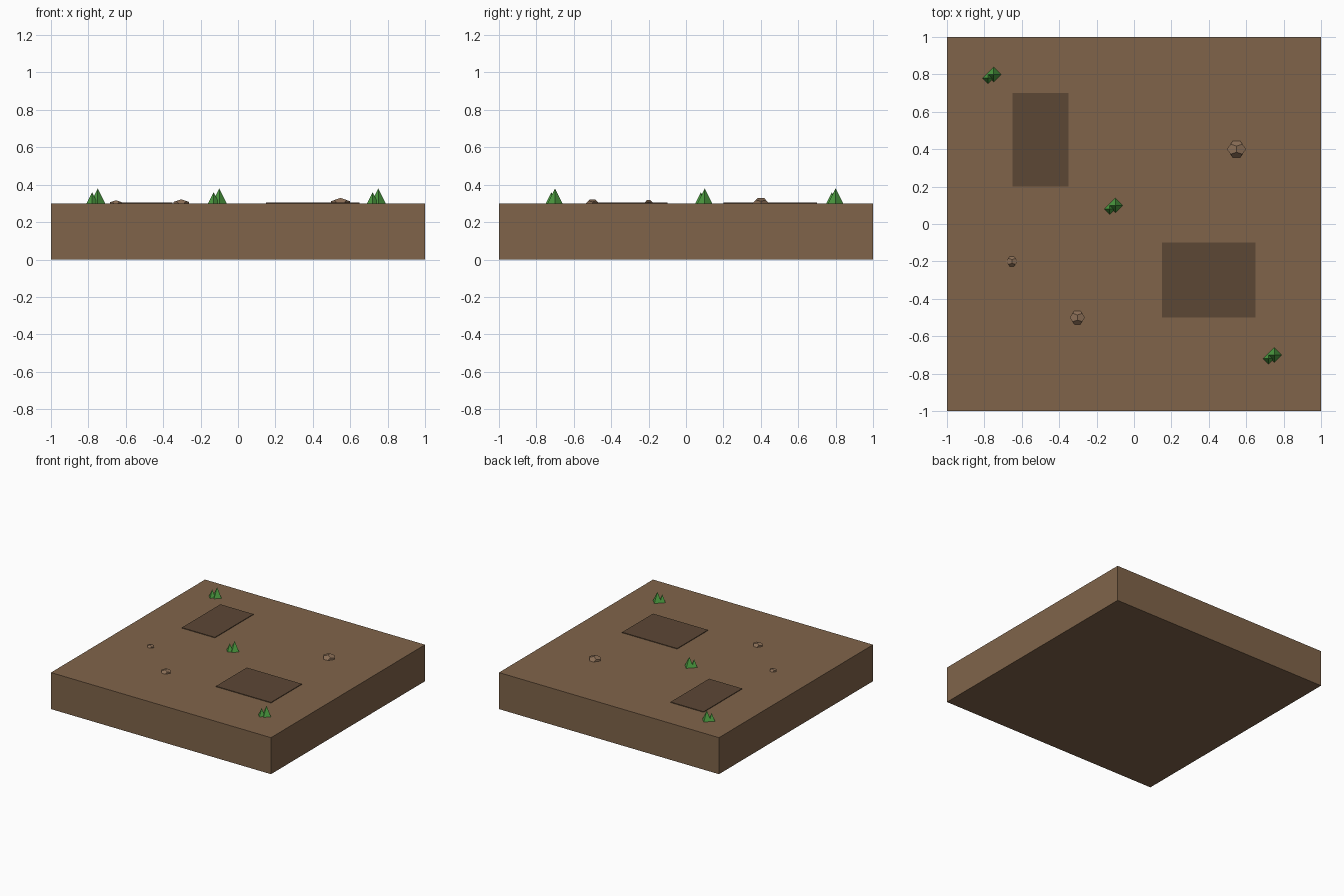
import bpy
import bmesh
from math import sqrt
from mathutils import Matrix, Vector

cube = bpy.data.objects.get("Cube")
if cube:
    bpy.data.objects.remove(cube, do_unlink=True)

GROUND = 0.3


def material(name, hex_code):
    rgb = [int(hex_code[i:i + 2], 16) / 255 for i in (0, 2, 4)]
    lin = [c / 12.92 if c < 0.04045 else ((c + 0.055) / 1.055) ** 2.4 for c in rgb]
    mat = bpy.data.materials.new(name)
    mat.use_nodes = True
    mat.diffuse_color = (*lin, 1)
    bsdf = mat.node_tree.nodes["Principled BSDF"]
    bsdf.inputs["Base Color"].default_value = (*lin, 1)
    bsdf.inputs["Roughness"].default_value = 0.9
    return mat


soil = material("soil brown", "80644A")
dark_soil = material("dark soil", "5C4735")
stone = material("stone brown", "8A6E56")
grass = material("grass green", "4C9C40")


def finish(bm, name, mat):
    mesh = bpy.data.meshes.new(name)
    bm.to_mesh(mesh)
    bm.free()
    mesh.materials.append(mat)
    obj = bpy.data.objects.new(name, mesh)
    bpy.context.collection.objects.link(obj)
    return obj


def box(name, mat, size, centre):
    bm = bmesh.new()
    bmesh.ops.create_cube(bm, size=1, matrix=Matrix.LocRotScale(Vector(centre), None, Vector(size)))
    return finish(bm, name, mat)


def rock(name, x, y, radii):
    # Squashed dodecahedron, half sunk in the ground
    phi = (1 + sqrt(5)) / 2
    a = 1 / phi ** 2
    b = 1 / phi
    signs = (-1, 1)
    points = [(i * b, j * b, k * b) for i in signs for j in signs for k in signs]
    for i in signs:
        for j in signs:
            points += [(i, 0, j * a), (i * a, j, 0), (0, i * a, j)]
    bm = bmesh.new()
    for p in points:
        bm.verts.new(p)
    bmesh.ops.convex_hull(bm, input=bm.verts[:])
    bmesh.ops.dissolve_limit(bm, angle_limit=0.05, verts=bm.verts[:], edges=bm.edges[:])
    bmesh.ops.recalc_face_normals(bm, faces=bm.faces[:])
    bmesh.ops.scale(bm, vec=radii, verts=bm.verts[:])
    obj = finish(bm, name, stone)
    obj.location = (x, y, GROUND)


def tuft(name, x, y):
    # A tall and a short four-sided blade side by side
    bm = bmesh.new()
    for dx, dy, radius, height in ((0, 0, 0.04, 0.08), (-0.03, -0.02, 0.03, 0.06)):
        bmesh.ops.create_cone(bm, cap_ends=True, segments=4, radius1=radius, radius2=0,
                              depth=height, matrix=Matrix.Translation((dx, dy, height / 2)))
    bmesh.ops.remove_doubles(bm, verts=bm.verts[:], dist=0.0001)
    obj = finish(bm, name, grass)
    obj.location = (x, y, GROUND)


# Ground slab and bare patches
box("ground_slab", soil, (2, 2, GROUND), (0, 0, GROUND / 2))
box("front_patch", dark_soil, (0.5, 0.4, 0.008), (0.4, -0.3, GROUND + 0.001))
box("back_patch", dark_soil, (0.3, 0.5, 0.008), (-0.5, 0.45, GROUND + 0.001))

# Rocks
rock("large_rock", 0.548, 0.4, (0.051, 0.044, 0.03))
rock("medium_rock", -0.303, -0.5, (0.041, 0.036, 0.022))
rock("small_rock", -0.653, -0.2, (0.031, 0.026, 0.017))

# Grass tufts
tuft("back_tuft", -0.75, 0.8)
tuft("middle_tuft", -0.1, 0.1)
tuft("front_tuft", 0.75, -0.7)
